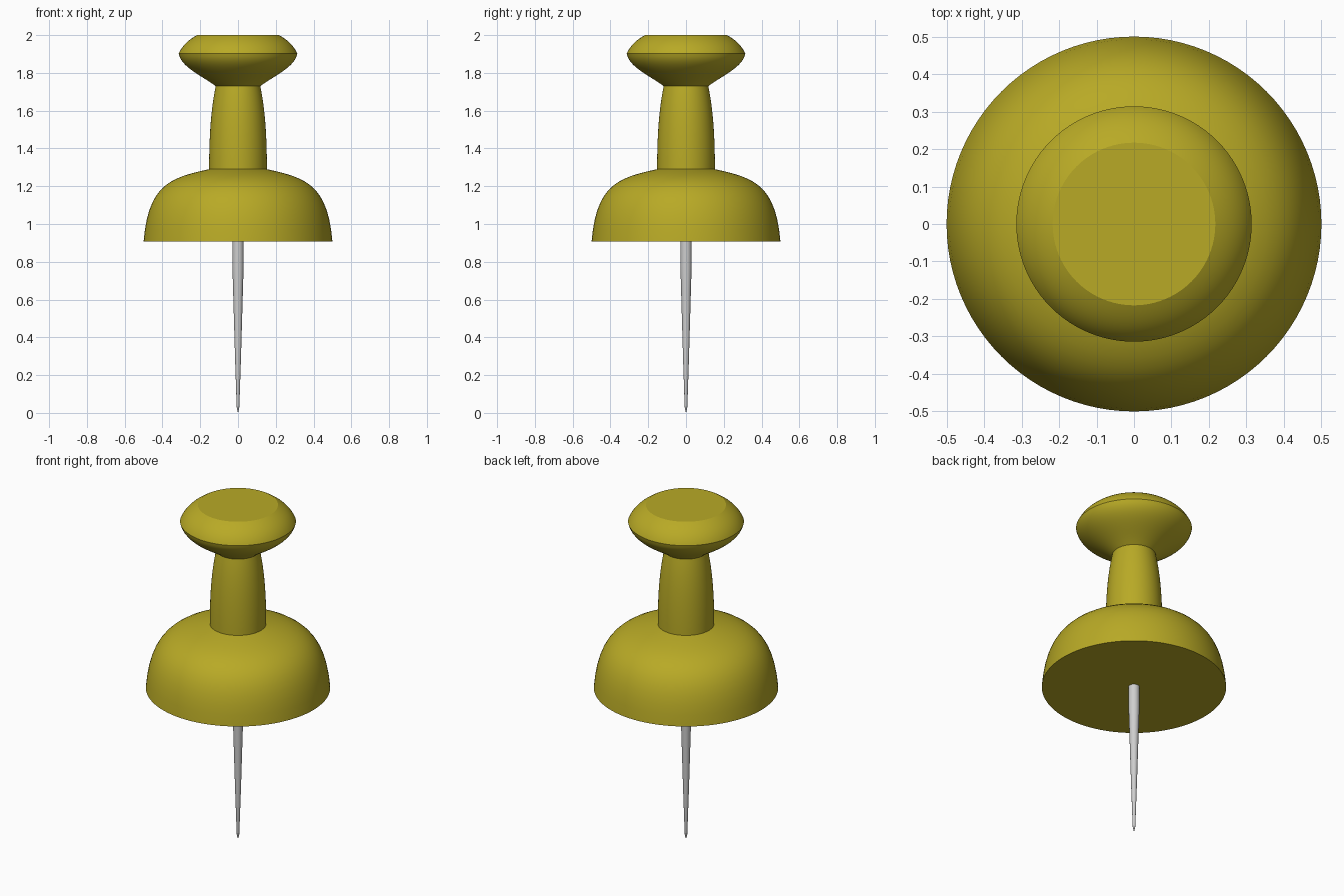
import bpy
import math
from mathutils import Vector
from mathutils.geometry import interpolate_bezier

cube = bpy.data.objects.get("Cube")
if cube:
    bpy.data.objects.remove(cube, do_unlink=True)


def make_material(name, colour):
    mat = bpy.data.materials.new(name)
    mat.use_nodes = True
    mat.diffuse_color = colour
    mat.node_tree.nodes["Principled BSDF"].inputs["Base Color"].default_value = colour
    return mat


def curve(*points, steps=14):
    """Sample a cubic curve of (radius, height) control points."""
    return [(p.x, p.y) for p in interpolate_bezier(*[Vector(p) for p in points], steps)]


def lathe(name, profile, segments, mat):
    """Spin a bottom-to-top profile around z; radius 0 makes a point, open ends are capped."""
    verts, rings, faces = [], [], []
    for r, z in profile:
        count = segments if r > 0 else 1
        rings.append([len(verts) + i for i in range(count)])
        for i in range(count):
            a = math.tau * i / segments
            verts.append((r * math.cos(a), r * math.sin(a), z))
    for low, high in zip(rings, rings[1:]):
        for i in range(segments):
            j = (i + 1) % segments
            if len(low) == 1:
                faces.append((low[0], high[j], high[i]))
            else:
                faces.append((low[i], low[j], high[j], high[i]))
    if len(rings[0]) > 1:
        faces.append(rings[0][::-1])
    faces.append(rings[-1])
    mesh = bpy.data.meshes.new(name)
    mesh.from_pydata(verts, [], faces)
    mesh.materials.append(mat)
    obj = bpy.data.objects.new(name, mesh)
    bpy.context.collection.objects.link(obj)
    bpy.ops.object.select_all(action="DESELECT")
    obj.select_set(True)
    bpy.context.view_layer.objects.active = obj
    bpy.ops.object.shade_smooth_by_angle(angle=math.radians(20))
    return obj


plastic = make_material("olive yellow plastic", (0.48, 0.40, 0.019, 1))
steel = make_material("grey steel", (0.62, 0.62, 0.62, 1))

# Handle: domed skirt, bulging grip, flared head and bevelled top
skirt = curve((0.5, 0.907), (0.475, 1.2), (0.37, 1.245), (0.153, 1.29))
grip = curve((0.153, 1.29), (0.153, 1.45), (0.145, 1.6), (0.118, 1.73))
flare = curve((0.118, 1.73), (0.2, 1.79), (0.3, 1.83), (0.314, 1.902))
crown = curve((0.314, 1.902), (0.295, 1.945), (0.262, 1.975), (0.217, 2.0))
lathe("handle", skirt + grip[1:] + flare[1:] + crown[1:], 96, plastic)

# Needle: straight shank tapering to a point
lathe("needle", [(0, 0), (0.007, 0.03), (0.016, 0.3), (0.026, 0.65),
                 (0.03, 0.78), (0.03, 0.92)], 24, steel)
